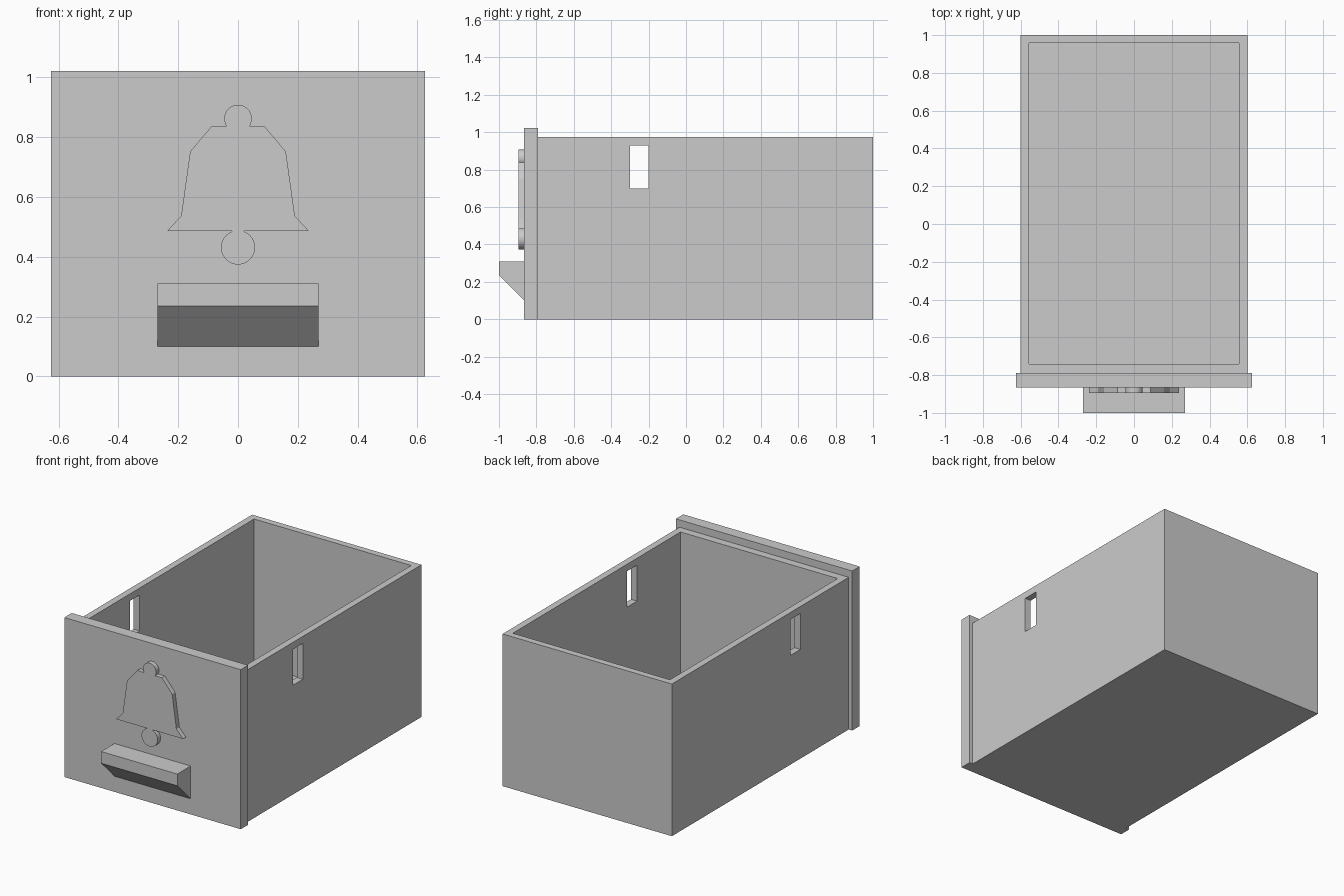
import bpy
import bmesh
from math import sin, cos, asin, pi
from mathutils import Vector

default = bpy.data.objects.get("Cube")
if default:
    bpy.data.objects.remove(default, do_unlink=True)

grey = bpy.data.materials.new("plain grey")
colour = (0.6, 0.6, 0.6, 1)
grey.diffuse_color = colour
grey.use_nodes = True
grey.node_tree.nodes["Principled BSDF"].inputs["Base Color"].default_value = colour


def prism(name, points, direction):
    """Extrude a closed outline of 3D points along a direction."""
    bm = bmesh.new()
    face = bm.faces.new([bm.verts.new(p) for p in points])
    moved = bmesh.ops.extrude_face_region(bm, geom=[face])["geom"]
    verts = [v for v in moved if isinstance(v, bmesh.types.BMVert)]
    bmesh.ops.translate(bm, verts=verts, vec=Vector(direction))
    # the extrusion may keep or drop the starting cap, so close any gap
    gaps = [e for e in bm.edges if e.is_boundary]
    if gaps:
        bmesh.ops.holes_fill(bm, edges=gaps)
    bmesh.ops.recalc_face_normals(bm, faces=bm.faces)
    mesh = bpy.data.meshes.new(name)
    bm.to_mesh(mesh)
    bm.free()
    mesh.materials.append(grey)
    obj = bpy.data.objects.new(name, mesh)
    bpy.context.collection.objects.link(obj)
    return obj


def box(name, x, y, z):
    base = [(x[0], y[0], z[0]), (x[1], y[0], z[0]),
            (x[1], y[1], z[0]), (x[0], y[1], z[0])]
    return prism(name, base, (0, 0, z[1] - z[0]))


def cut(target, cutter):
    cutter.hide_render = True
    mod = target.modifiers.new("cut", "BOOLEAN")
    mod.operation = "DIFFERENCE"
    mod.solver = "EXACT"
    mod.object = cutter
    bpy.context.view_layer.objects.active = target
    bpy.ops.object.modifier_apply(modifier=mod.name)
    bpy.data.objects.remove(cutter, do_unlink=True)


# open drawer body with a slot through both side walls
FRONT, BACK = -0.865, -0.79
body = box("drawer_body", (-0.6, 0.6), (BACK, 1), (0, 0.975))
cut(body, box("cavity_cutter", (-0.557, 0.557), (-0.74, 0.958), (0.045, 1.2)))
cut(body, box("slot_cutter", (-0.8, 0.8), (-0.3, -0.2), (0.7, 0.93)))

# front panel, wider and taller than the body
box("front_panel", (-0.625, 0.625), (FRONT, BACK), (0, 1.022))

# handle with a sloped underside
handle = [(FRONT, 0.31), (-1, 0.31), (-1, 0.235), (FRONT, 0.1)]
prism("handle", [(-0.27, y, z) for y, z in handle], (0.54, 0, 0))


# raised bell: half outline from top to bottom, then mirrored
def arc(centre, radius, start, end, steps=16):
    """Right-hand arc, angles measured clockwise from straight up."""
    angles = [start + (end - start) * i / steps for i in range(steps + 1)]
    return [(radius * sin(a), centre + radius * cos(a)) for a in angles]


KNOB, CLAPPER = 0.046, 0.057
knob = arc(0.862, KNOB, 0, pi - asin(0.039 / KNOB))
clapper = arc(0.431, CLAPPER, asin(0.018 / CLAPPER), pi)
side = [(0.087, 0.838), (0.16, 0.752), (0.19, 0.537), (0.237, 0.486)]
half = knob + side + [(0.018, 0.486)] + clapper[1:]
half[0], half[-1] = (0, half[0][1]), (0, half[-1][1])
outline = half + [(-x, z) for x, z in reversed(half[1:-1])]
bell = prism("bell_relief", [(x, FRONT, z) for x, z in outline], (0, -0.03, 0))

# smooth the round knob and clapper while keeping the corners crisp
bpy.ops.object.select_all(action="DESELECT")
bell.select_set(True)
bpy.context.view_layer.objects.active = bell
bpy.ops.object.shade_smooth_by_angle(angle=0.35)
